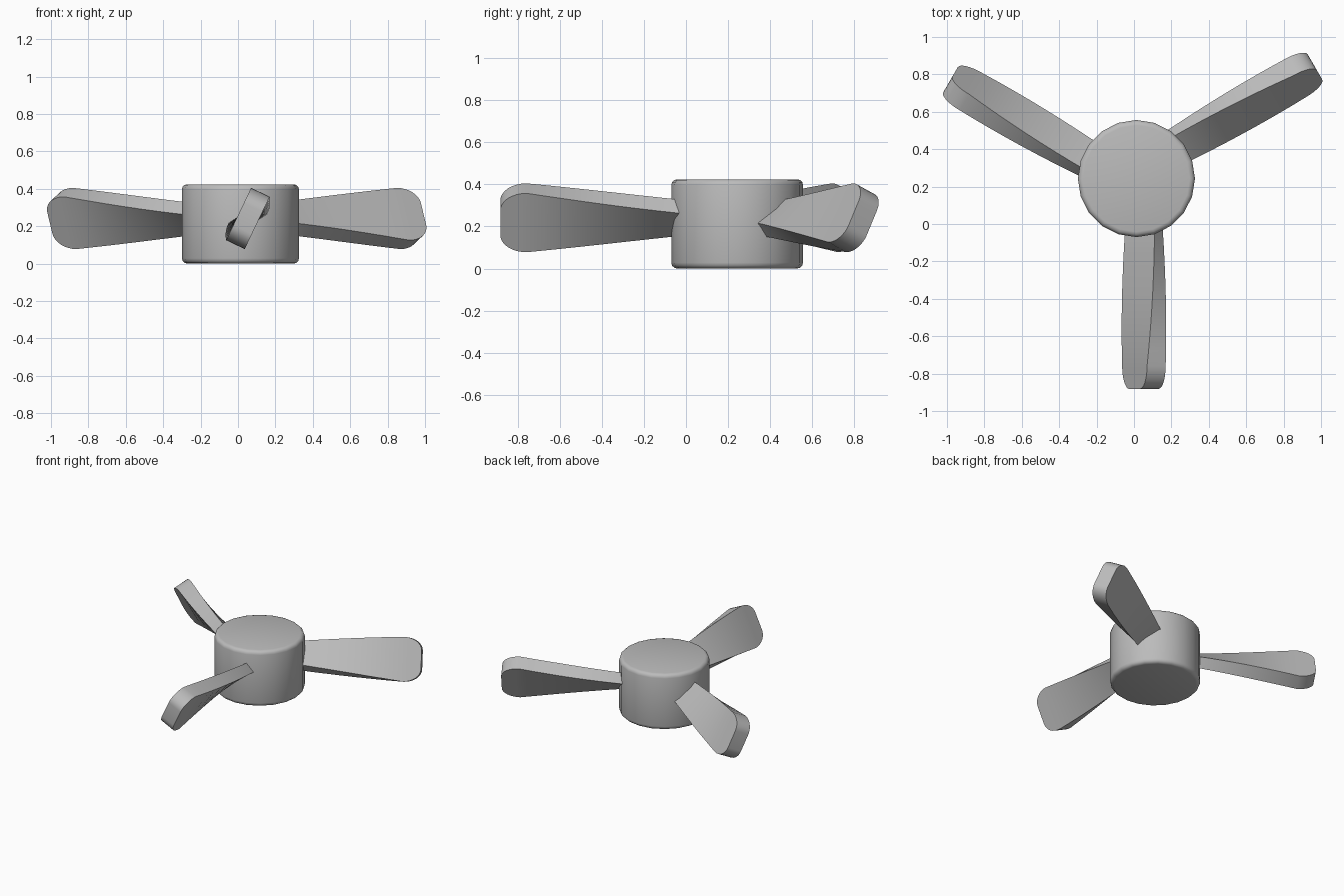
import bpy, bmesh, math
from mathutils import Matrix, Vector

if "Cube" in bpy.data.objects:
    bpy.data.objects.remove(bpy.data.objects["Cube"], do_unlink=True)

CENTRE = Vector((0.013, 0.243, 0))   # hub axis
MID_Z = 0.241                        # blade height
OFFSET = 0.04                        # blade axis beside the hub axis

grey = bpy.data.materials.new("plain grey")
grey.use_nodes = True
grey.diffuse_color = (0.5, 0.5, 0.5, 1)
grey.node_tree.nodes["Principled BSDF"].inputs["Base Color"].default_value = (0.5, 0.5, 0.5, 1)


def finish(name, bm, angle):
    bmesh.ops.recalc_face_normals(bm, faces=bm.faces)
    mesh = bpy.data.meshes.new(name)
    bm.to_mesh(mesh)
    bm.free()
    mesh.materials.append(grey)
    obj = bpy.data.objects.new(name, mesh)
    bpy.context.collection.objects.link(obj)
    bpy.ops.object.select_all(action="DESELECT")
    obj.select_set(True)
    bpy.context.view_layer.objects.active = obj
    bpy.ops.object.shade_smooth_by_angle(angle=math.radians(angle))
    return obj


# Hub: cylinder with rounded rims
def make_hub(radius=0.313, height=0.424, rim=0.028):
    bm = bmesh.new()
    bmesh.ops.create_cone(bm, cap_ends=True, segments=20, radius1=radius, radius2=radius,
                          depth=height, matrix=Matrix.Translation(CENTRE + Vector((0, 0, height / 2))))
    rims = [e for e in bm.edges if abs(e.verts[0].co.z - e.verts[1].co.z) < 0.001]
    bmesh.ops.bevel(bm, geom=rims, offset=rim, segments=3, profile=0.5, affect="EDGES")
    finish("hub", bm, 40)


# Blade stations: (radius along blade, share of full chord)
stations = [(0.2 + 0.8 * i / 10, 1.0) for i in range(11)]
for i in range(1, 9):
    a = math.pi / 2 * i / 8
    stations.append((1.0 + 0.125 * math.sin(a), 0.42 + 0.58 * math.cos(a)))


# Blade: twisted, widening rectangular sections with a rounded tip
def make_blade(name, turn):
    bm = bmesh.new()
    rings = []
    for r, share in stations:
        t = min((r - 0.31) / 0.69, 1.0)
        twist = math.radians(54 - 28.5 * t)
        half_chord = (0.0985 + 0.0565 * t) * share
        half_thick = 0.04 + 0.015 * t
        chord = Vector((math.sin(twist), 0, math.cos(twist))) * half_chord
        thick = Vector((math.cos(twist), 0, -math.sin(twist))) * half_thick
        mid = Vector((OFFSET, -r, MID_Z))
        rings.append([bm.verts.new(mid + chord * c + thick * k)
                      for c, k in ((1, 1), (1, -1), (-1, -1), (-1, 1))])
    for a, b in zip(rings, rings[1:]):
        for i in range(4):
            j = (i + 1) % 4
            bm.faces.new((a[i], a[j], b[j], b[i]))
    bm.faces.new(rings[0])
    bm.faces.new(rings[-1])
    bmesh.ops.transform(bm, verts=bm.verts,
                        matrix=Matrix.Translation(CENTRE) @ Matrix.Rotation(turn, 4, "Z"))
    finish(name, bm, 35)


make_hub()
for i, side in enumerate(("front", "left", "right")):
    make_blade(side + "_blade", math.radians(120 * i))
